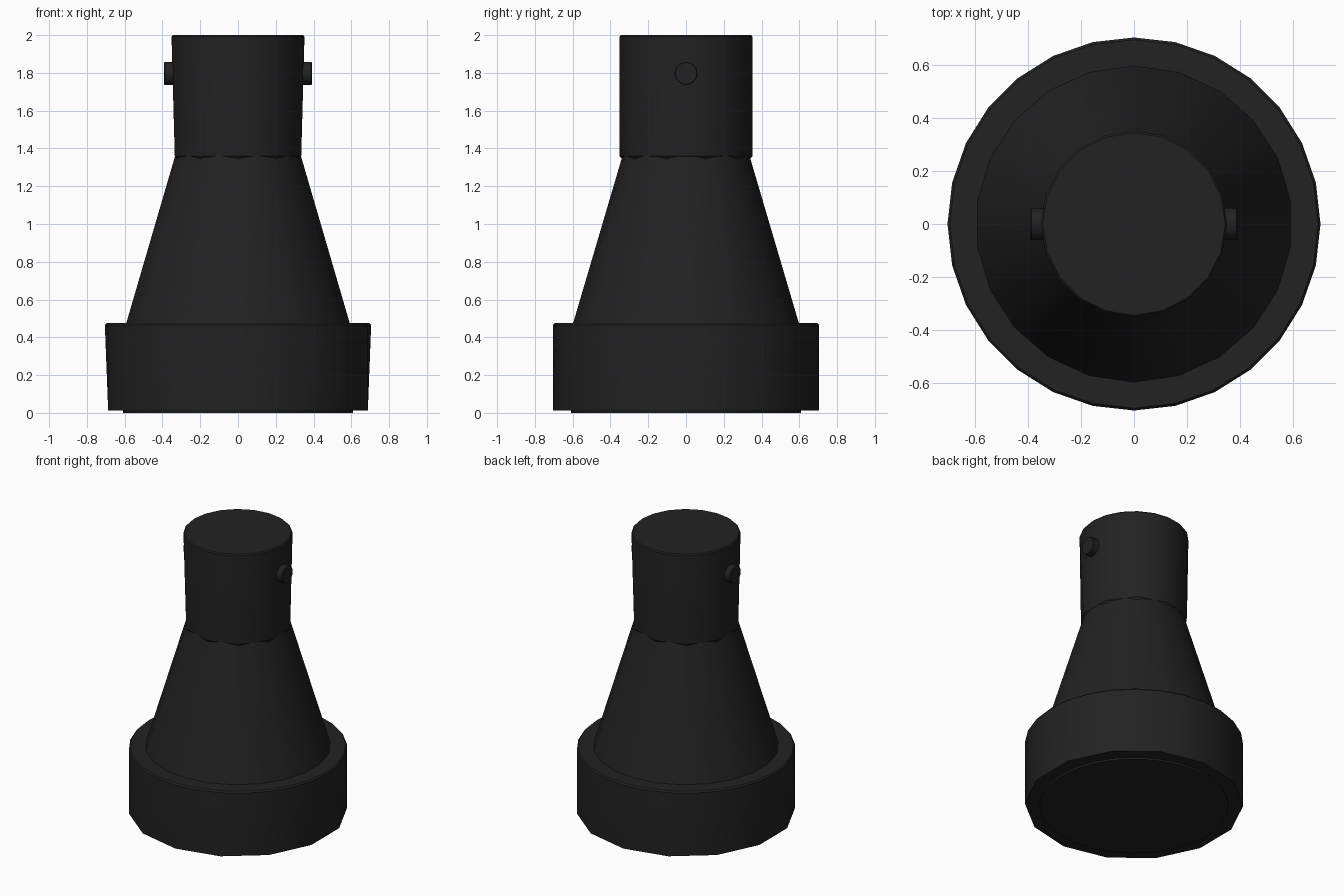
import bpy, bmesh
from math import sin, cos, pi, radians
from mathutils import Matrix

cube = bpy.data.objects.get("Cube")
if cube:
    bpy.data.objects.remove(cube)

black = bpy.data.materials.new("matte black")
black.use_nodes = True
colour = (0.016, 0.016, 0.016, 1)
black.diffuse_color = colour
bsdf = next(n for n in black.node_tree.nodes if n.type == 'BSDF_PRINCIPLED')
bsdf.inputs["Base Color"].default_value = colour
bsdf.inputs["Roughness"].default_value = 0.6


def stack(name, rings, matrix=Matrix()):
    """Closed solid from (radius, z, sides) rings; sides stay equal or double."""
    bm = bmesh.new()
    loops = []
    for r, z, n in rings:
        angles = [pi / 2 + 2 * pi * i / n for i in range(n)]
        loops.append([bm.verts.new((r * cos(a), r * sin(a), z)) for a in angles])
    for low, high in zip(loops, loops[1:]):
        n, m = len(low), len(high)
        for i in range(n):
            a, b = low[i], low[(i + 1) % n]
            if n == m:
                bm.faces.new((a, b, high[(i + 1) % m], high[i]))
            else:
                c, d, e = (high[(2 * i + k) % m] for k in range(3))
                for tri in ((a, d, c), (a, b, d), (b, e, d)):
                    bm.faces.new(tri)
    bm.faces.new(loops[0])
    bm.faces.new(loops[-1])
    bmesh.ops.transform(bm, matrix=matrix, verts=bm.verts)
    bmesh.ops.recalc_face_normals(bm, faces=bm.faces)
    mesh = bpy.data.meshes.new(name)
    bm.to_mesh(mesh)
    bm.free()
    mesh.materials.append(black)
    obj = bpy.data.objects.new(name, mesh)
    bpy.context.collection.objects.link(obj)
    bpy.ops.object.select_all(action='DESELECT')
    obj.select_set(True)
    bpy.context.view_layer.objects.active = obj
    bpy.ops.object.shade_smooth_by_angle(angle=radians(35))
    return obj


# Foot: thin bottom disc under a broad drum with a softened rim
stack("bottom_disc", [(0.61, 0, 28), (0.61, 0.02, 28)])
stack("base_drum", [(0.705, 0.012, 14), (0.705, 0.465, 28), (0.696, 0.475, 28)])

# Tapered body
stack("tapered_body", [(0.602, 0.46, 22), (0.335, 1.365, 22)])

# Upper collar
stack("collar", [(0.34, 1.345, 10), (0.352, 1.36, 10),
                 (0.352, 1.992, 20), (0.345, 2.0, 20)])

# Locking pegs on both sides of the collar
for side, sign in (("left", 1), ("right", -1)):
    place = Matrix.Translation((0, 0, 1.797)) @ Matrix.Rotation(sign * pi / 2, 4, 'Y')
    stack(side + "_peg", [(0.061, 0.3, 16), (0.061, 0.387, 16), (0.057, 0.391, 16)], place)
